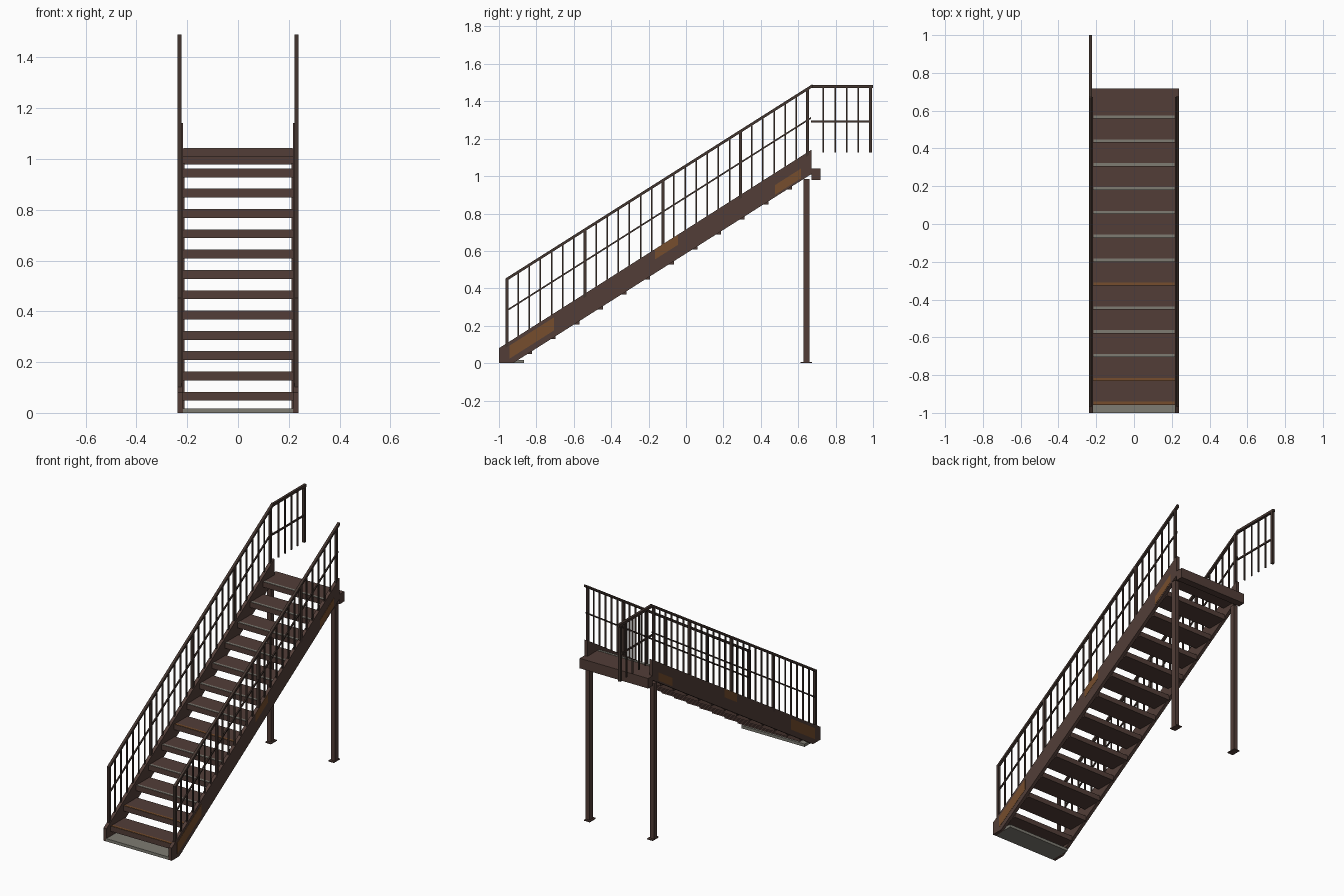
import bpy, bmesh

if "Cube" in bpy.data.objects:
    bpy.data.objects.remove(bpy.data.objects["Cube"])


def material(name, rgb):
    m = bpy.data.materials.new(name)
    m.diffuse_color = (*rgb, 1)
    m.use_nodes = True
    m.node_tree.nodes["Principled BSDF"].inputs["Base Color"].default_value = m.diffuse_color
    return m


BROWN = material("brown_steel", (0.084, 0.048, 0.039))
DARK = material("dark_rail_steel", (0.055, 0.035, 0.028))
GREY = material("worn_grey", (0.21, 0.20, 0.17))
RUST = material("rust_orange", (0.18, 0.075, 0.026))


def prisms(name, shapes, mat):
    """Each shape is (side outline in y,z ; x0 ; x1), extruded along x."""
    bm = bmesh.new()
    for pts, x0, x1 in shapes:
        f = bm.faces.new([bm.verts.new((x0, y, z)) for y, z in pts])
        ext = bmesh.ops.extrude_face_region(bm, geom=[f])["geom"]
        bmesh.ops.translate(bm, vec=(x1 - x0, 0, 0),
                            verts=[v for v in ext if isinstance(v, bmesh.types.BMVert)])
    bmesh.ops.recalc_face_normals(bm, faces=bm.faces)
    me = bpy.data.meshes.new(name)
    bm.to_mesh(me)
    bm.free()
    me.materials.append(mat)
    ob = bpy.data.objects.new(name, me)
    bpy.context.collection.objects.link(ob)
    return ob


def rect(y0, y1, z0, z1):
    return [(y0, z0), (y1, z0), (y1, z1), (y0, z1)]


def slanted(y0, y1, line, h):
    """Sloping strip hanging h below a line."""
    return [(y0, line(y0) - h), (y1, line(y1) - h), (y1, line(y1)), (y0, line(y0))]


def stringer_top(y):
    return 0.08 + 0.635 * (y + 1)


def rail_top(y):
    return 0.458 + 0.633 * (y + 0.957)


def mid_top(y):
    return rail_top(y) - 0.171


Y0, Y1 = -0.957, 0.667
STEP = 0.0595
XR = 0.230

for side, s in (("left", -1), ("right", 1)):
    # stringer
    prisms(side + "_stringer", [([(-1, 0), (-0.925, 0), (0.672, 1.012),
                                  (0.672, stringer_top(0.672)), (-1, 0.08)],
                                 s * 0.217, s * 0.238)], BROWN)
    # rust patches: y range, drop below the stringer top, height
    patches = []
    for y0, y1, drop, h in ((-0.945, -0.705, 0.022, 0.07),
                            (-0.166, -0.043, 0.0, 0.055),
                            (0.476, 0.615, 0.065, 0.052)):
        patches.append((slanted(y0, y1, lambda y: stringer_top(y) - drop, h),
                        s * 0.2375, s * 0.2392))
    prisms(side + "_rust_patches", patches, RUST)

    # handrail and mid rail
    prisms(side + "_handrail", [(slanted(Y0 - 0.008, Y1 + 0.008, rail_top, 0.017),
                                 s * (XR - 0.008), s * (XR + 0.008))], DARK)
    prisms(side + "_mid_rail", [(slanted(Y0, Y1, mid_top, 0.010),
                                 s * (XR - 0.004), s * (XR + 0.004))], DARK)
    # posts and balusters, every seventh one a post
    posts, bars = [], []
    for i in range(28):
        y = min(Y0 + i * STEP, Y1)
        post = i % 7 == 0 or i == 27
        w = 0.008 if post else 0.004
        outline = [(y - w, stringer_top(y - w) - 0.02), (y + w, stringer_top(y + w) - 0.02),
                   (y + w, rail_top(y + w) - 0.005), (y - w, rail_top(y - w) - 0.005)]
        (posts if post else bars).append((outline, s * (XR - w), s * (XR + w)))
    prisms(side + "_posts", posts, DARK)
    prisms(side + "_balusters", bars, DARK)

    # support column with base plate
    prisms(side + "_column", [(rect(0.627, 0.659, 0, 0.985), s * 0.210, s * 0.238)], BROWN)
    prisms(side + "_base_plate", [(rect(0.613, 0.673, 0, 0.006), s * 0.2, s * 0.239)], BROWN)

# level rail past the top, left side only
zt = 1.487
prisms("landing_handrail", [(rect(Y1, 1.0, zt - 0.016, zt), -XR - 0.008, -XR + 0.008)], DARK)
prisms("landing_mid_rail", [(rect(Y1, 0.99, 1.288, 1.298), -XR - 0.004, -XR + 0.004)], DARK)
prisms("landing_balusters", [(rect(y - 0.004, y + 0.004, 1.125, zt - 0.01),
                              -XR - 0.004, -XR + 0.004)
                             for y in (0.733, 0.797, 0.86, 0.922)], DARK)
prisms("landing_end_post", [(rect(0.978, 0.994, 1.125, zt - 0.01),
                             -XR - 0.008, -XR + 0.008)], DARK)

# treads with nosing strips, some rusty
treads, grey_nosing, rust_nosing = [], [], []
for i in range(13):
    y = -0.958 + 0.1263 * i
    z = 0.081 + 0.08 * i
    back = y + 0.135 if i < 12 else 0.675
    treads.append((rect(y, back, z - 0.033, z), -0.218, 0.218))
    strip = (rect(y + 0.002, y + 0.017, z - 0.002, z + 0.002), -0.215, 0.215)
    (rust_nosing if i in (0, 1, 5) else grey_nosing).append(strip)
prisms("treads", treads, BROWN)
prisms("grey_nosings", grey_nosing, GREY)
prisms("rusty_nosings", rust_nosing, RUST)

# top cross beam and bottom foot plate
prisms("top_beam", [(rect(0.672, 0.718, 0.978, 1.041), -0.238, 0.238)], BROWN)
prisms("foot_plate", [(rect(-1, -0.866, 0, 0.018), -0.22, 0.22)], GREY)
